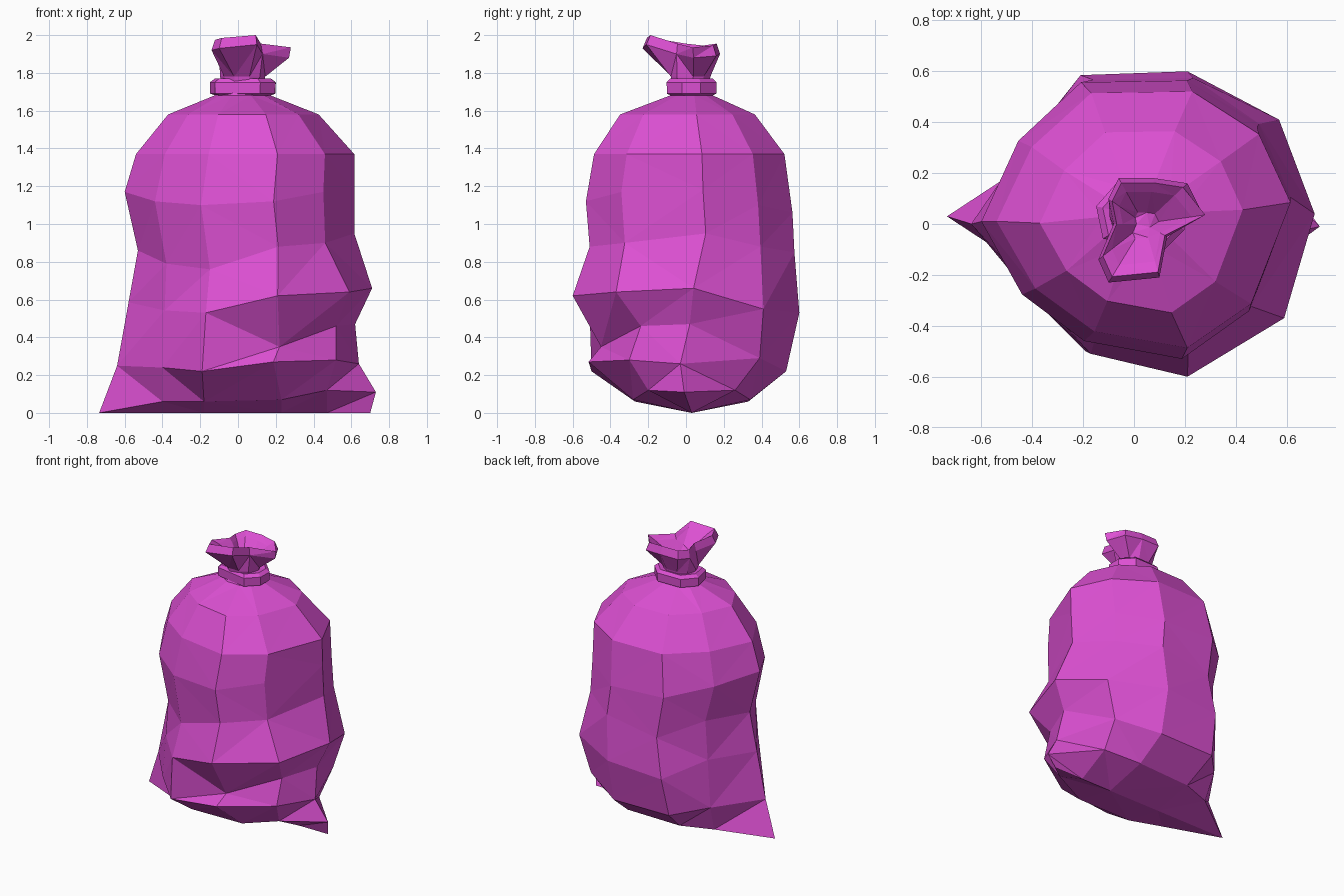
import bpy, bmesh
from math import cos, sin, radians
from mathutils import Vector

cube = bpy.data.objects.get("Cube")
if cube:
    bpy.data.objects.remove(cube, do_unlink=True)

# One plastic colour for the whole sack
plastic = bpy.data.materials.new("magenta_plastic")
plastic.use_nodes = True
colour = (0.72, 0.08, 0.65, 1)
plastic.diffuse_color = colour
plastic.node_tree.nodes["Principled BSDF"].inputs["Base Color"].default_value = colour

# Directions of the ten vertical creases, anticlockwise from the +x side,
# and how far each one is filled out
CREASES = [7, 39, 71, 111, 145, 181, 215, 248, 287, 319]
FULLNESS = [1, 1, 1, 1, .93, 1, .9, .9, 1, .96]


def ellipse(cx, cy, rx, ry, z, angles=CREASES):
    """Ring of points; z is one height or a height for each crease."""
    heights = z if isinstance(z, list) else [z] * len(angles)
    return [Vector((cx + rx * cos(radians(a)), cy + ry * sin(radians(a)), h))
            for a, h in zip(angles, heights)]


def slumped(cx, cy, rx, ry, z):
    """Ellipse of the sack wall, drawn in where the filling is thin."""
    centre = Vector((cx, cy))
    ring = ellipse(cx, cy, rx, ry, z)
    return [(centre + (p.xy - centre) * f).to_3d() + Vector((0, 0, p.z))
            for p, f in zip(ring, FULLNESS)]


def reshape(ring, changes):
    """Copy a ring and pull some of its creases to new places."""
    return [Vector(changes.get(i, p)) for i, p in enumerate(ring)]


def loft(name, rings, cap=False, closed=False):
    """Skin consecutive rings into one flat-shaded object."""
    bm = bmesh.new()
    loops = [[bm.verts.new(p) for p in ring] for ring in rings]
    pairs = list(zip(loops, loops[1:]))
    if closed:
        pairs.append((loops[-1], loops[0]))
    for low, high in pairs:
        n = len(low)
        for i in range(n):
            j = (i + 1) % n
            bm.faces.new((low[i], low[j], high[j], high[i]))
    if cap:
        bm.faces.new(loops[-1])
    bmesh.ops.remove_doubles(bm, verts=bm.verts, dist=0.002)
    bmesh.ops.recalc_face_normals(bm, faces=bm.faces)
    # Short diagonals keep the pinched ears hollow beside their tips
    bmesh.ops.triangulate(bm, faces=bm.faces, quad_method='SHORT_EDGE')
    mesh = bpy.data.meshes.new(name)
    bm.to_mesh(mesh)
    bm.free()
    mesh.materials.append(plastic)
    obj = bpy.data.objects.new(name, mesh)
    bpy.context.collection.objects.link(obj)
    return obj


# Bag body: bottom seam and underside, symmetric front to back, with two ears
half = [(.47, .23, .12), (.23, .31, .07), (-.18, .3, .06), (-.4, .22, .06)]
left_ear, right_ear = (.73, -.01, .11), (-.735, .03, 0)
back = [Vector((x, .03 + y, z)) for x, y, z in half]
front = [Vector((x, .03 - y, z)) for x, y, z in reversed(half)]
underside = [Vector(left_ear)] + back + [Vector(right_ear)] + front
seam = [Vector((p.x, .03, 0)) for p in underside]
seam[0].x = .7

# Bag body: walls, with a sagging fold on the front and left
low_wall = reshape(
    slumped(0, .01, .64, .55, [.26, .29, .22, .22, .25, .25, .24, .22, .27, .28]),
    {0: (.64, -.03, .26), 1: (.49, .39, .29), 4: (-.42, .32, .25),
     6: (-.4, -.29, .24), 7: (-.19, -.5, .22), 9: (.52, -.3, .28)})
fold_valley = reshape(low_wall, {0: (.62, .02, .47), 8: (.22, -.45, .35), 9: (.52, -.24, .46)})
waist = slumped(.045, .035, .575, .57, [.95, .88, .85, .78, .88, .86, .79, .76, .88, .9])
slack = [a.lerp(b, .45) for a, b in zip(waist, low_wall)]
fold_ridge = reshape(slack, {
    0: (.71, .04, .66), 1: (.57, .41, .55), 2: (.21, .6, .53), 3: (-.21, .585, .5),
    7: (-.17, -.51, .53), 8: (.21, -.6, .62), 9: (.59, -.37, .64)})
chest = slumped(.01, .02, .61, .575, [1.18, 1.1, 1.06, 1.08, 1.14, 1.17, 1.12, 1.1, 1.12, 1.17])
upper = slumped(.04, .02, .58, .53, 1.37)
shoulder = slumped(.03, .01, .4, .375, 1.58)
neck = ellipse(.025, .03, .15, .12, 1.68)
throat = ellipse(.025, .03, .12, .1, 1.72)
loft("bag_body", [seam, underside, low_wall, fold_valley, fold_ridge, waist,
                  chest, upper, shoulder, neck, throat], cap=True)

# Tie band round the neck, a chunky loop with a few flat sides
corners = [18, 60, 122, 165, 215, 300, 340]
profile = [(.15, 1.68), (.18, 1.69), (.182, 1.75), (.155, 1.77), (.1, 1.76), (.1, 1.7)]
loft("tie_band", [ellipse(.027, .03, r, r * .84, z, corners) for r, z in profile], closed=True)

# Gathered top: a crumpled open flare above the tie
flare = [Vector(p) for p in (
    (.27, .04, 1.88), (.21, .16, 1.89), (.08, .18, 1.9), (-.06, .18, 1.9), (-.1, .1, 1.89),
    (-.08, 0, 1.9), (-.14, -.14, 1.92), (-.1, -.23, 1.93), (.1, -.21, 1.95), (.13, -.05, 1.9))]
middle = Vector((.04, 0, 0))


def shrink(ring, scale, z_shift):
    """Draw a ring in towards the middle and raise it."""
    return [Vector((middle.x + (p.x - middle.x) * scale, (p.y - middle.y) * scale,
                    p.z + z_shift)) for p in ring]


lip = shrink(flare, .9, .055)
lip[0].x = .28
lip[8].z = 2
inner = shrink(lip, .78, -.03)
well = shrink(flare, .25, -.06)
gather = ellipse(.025, .025, .11, .1, 1.73)
pinch = ellipse(.025, .025, .12, .11, 1.78)
loft("gathered_top", [gather, pinch, flare, lip, inner, well], cap=True)
